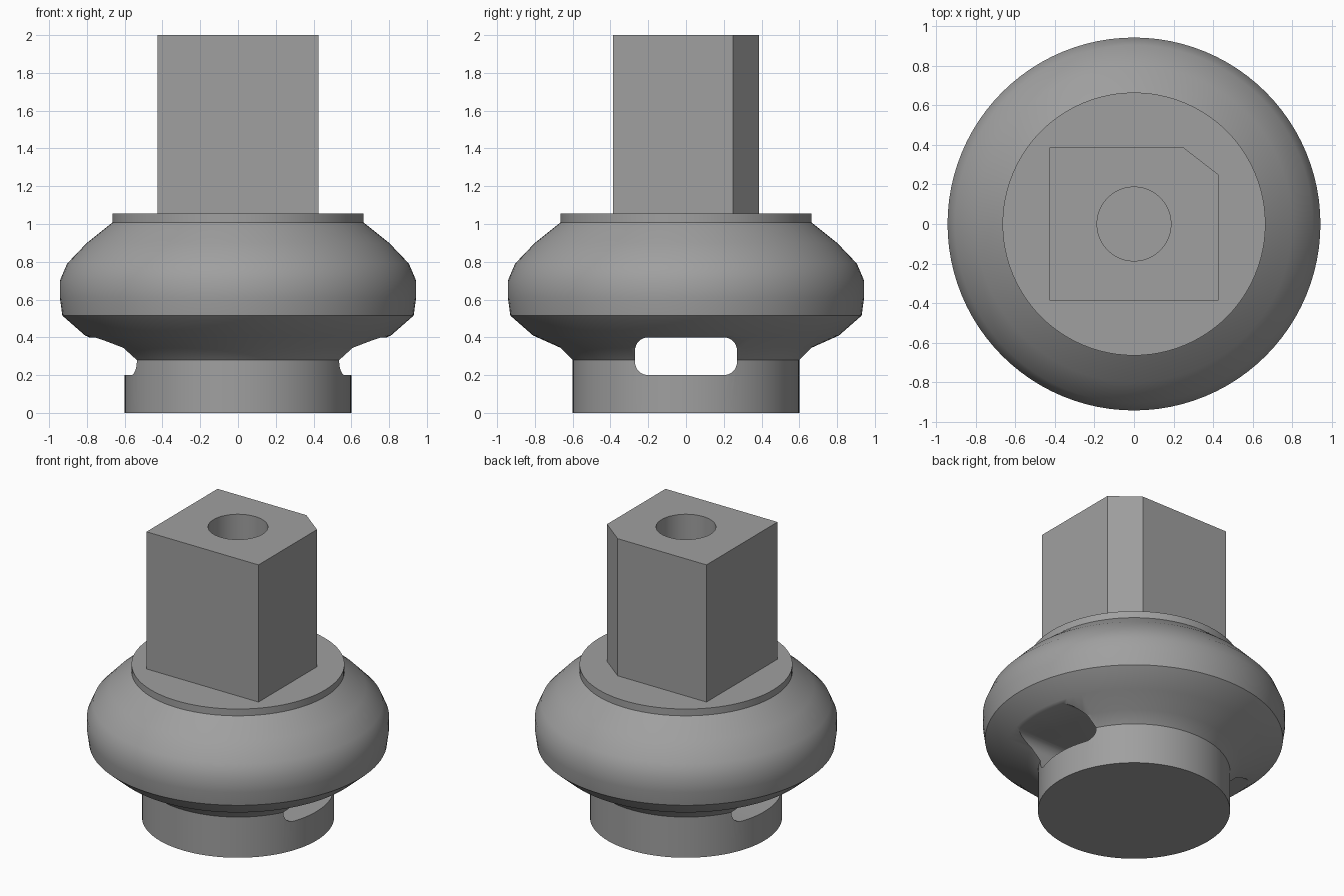
import bpy, bmesh, math

if "Cube" in bpy.data.objects:
    bpy.data.objects.remove(bpy.data.objects["Cube"])

gray = bpy.data.materials.new("mid_gray")
gray.diffuse_color = (0.35, 0.35, 0.35, 1)
gray.use_nodes = True
gray.node_tree.nodes["Principled BSDF"].inputs["Base Color"].default_value = gray.diffuse_color


def make_object(name, bm):
    bmesh.ops.recalc_face_normals(bm, faces=bm.faces)
    mesh = bpy.data.meshes.new(name)
    bm.to_mesh(mesh)
    bm.free()
    mesh.materials.append(gray)
    obj = bpy.data.objects.new(name, mesh)
    bpy.context.collection.objects.link(obj)
    return obj


def prism(name, points, offset):
    """Extrude a closed outline along the offset vector."""
    bm = bmesh.new()
    face = bm.faces.new([bm.verts.new(p) for p in points])
    ext = bmesh.ops.extrude_face_region(bm, geom=[face])["geom"]
    bmesh.ops.translate(bm, vec=offset, verts=[v for v in ext if isinstance(v, bmesh.types.BMVert)])
    return make_object(name, bm)


def lathe(name, profile, steps=96):
    """Revolve (radius, z) points around z and cap both ends."""
    bm = bmesh.new()
    rings = [[bm.verts.new((r * math.cos(2 * math.pi * i / steps),
                            r * math.sin(2 * math.pi * i / steps), z))
              for i in range(steps)] for r, z in profile]
    for a, b in zip(rings, rings[1:]):
        for i in range(steps):
            j = (i + 1) % steps
            bm.faces.new((a[i], a[j], b[j], b[i]))
    bm.faces.new(rings[0])
    bm.faces.new(rings[-1])
    return make_object(name, bm)


def finish(obj, cutter):
    """Cut, then smooth the curved faces."""
    mod = obj.modifiers.new("cut", "BOOLEAN")
    mod.operation = "DIFFERENCE"
    mod.solver = "EXACT"
    mod.object = cutter
    bpy.ops.object.select_all(action="DESELECT")
    bpy.context.view_layer.objects.active = obj
    obj.select_set(True)
    bpy.ops.object.modifier_apply(modifier="cut")
    bpy.ops.object.shade_smooth_by_angle(angle=math.radians(30))
    bpy.data.objects.remove(cutter)


# Round body with foot, bulge and collar
body = lathe("round_body", [
    (0.60, 0), (0.60, 0.28), (0.665, 0.345), (0.81, 0.41), (0.93, 0.515),
    (0.943, 0.61), (0.943, 0.70), (0.905, 0.79), (0.80, 0.90),
    (0.665, 1.008), (0.665, 1.055)])

# Rounded slot running through the body from side to side
outline = []
for cy, cz, start in ((0.20, 0.33, 0), (-0.20, 0.33, 90), (-0.20, 0.27, 180), (0.20, 0.27, 270)):
    for k in range(9):
        a = math.radians(start + 90 * k / 8)
        outline.append((-1.2, cy + 0.07 * math.cos(a), cz + 0.07 * math.sin(a)))
finish(body, prism("slot_cutter", outline, (2.4, 0, 0)))

# Square shaft with one chamfered corner and a blind hole
X, Y = 0.427, 0.387
shaft = prism("square_shaft", [
    (-X, -Y, 1.055), (X, -Y, 1.055), (X, 0.25, 1.055),
    (0.25, Y, 1.055), (-X, Y, 1.055)], (0, 0, 0.945))
finish(shaft, lathe("hole_cutter", [(0.187, 1.2), (0.187, 2.1)], 48))
